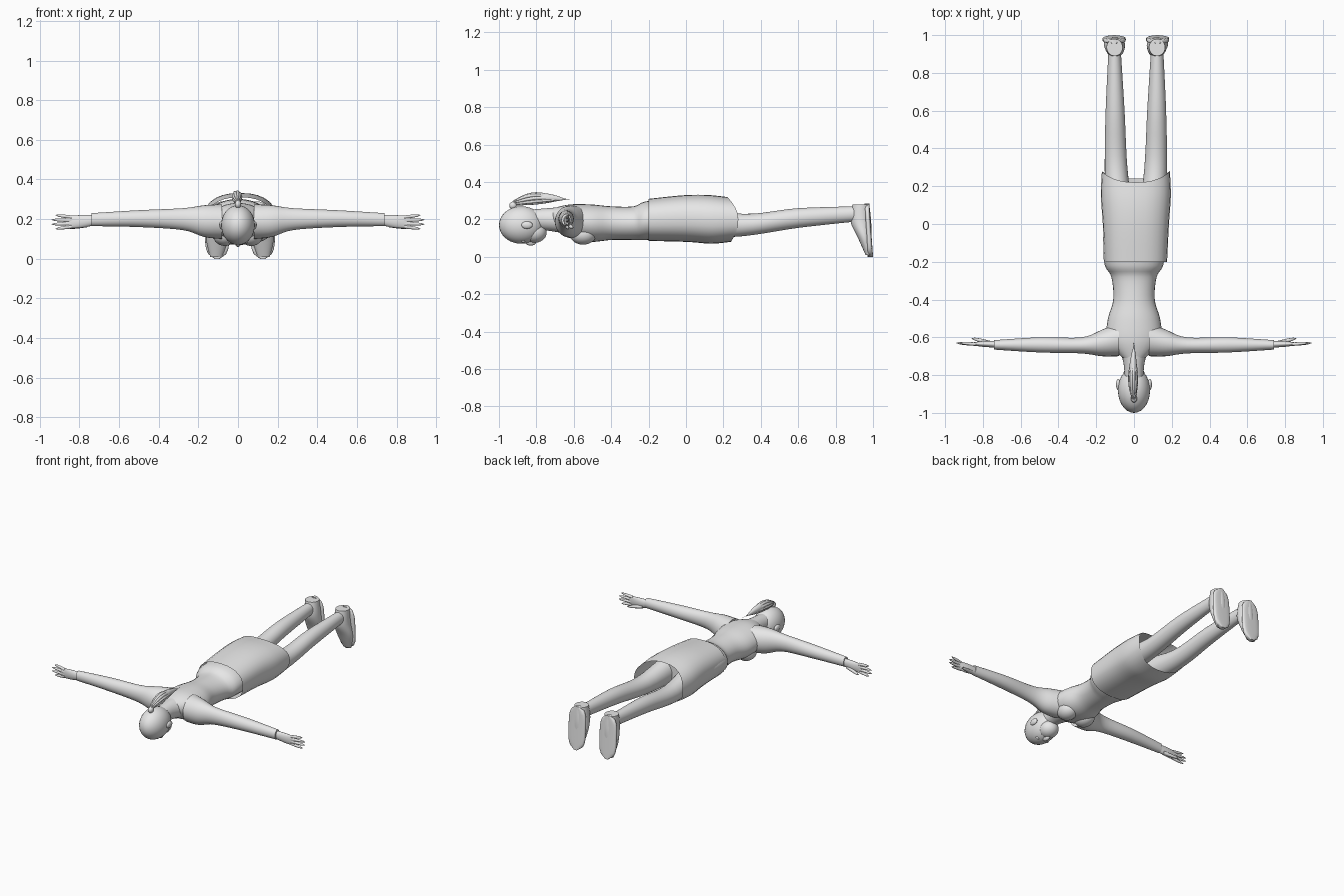
import bpy
import bmesh
import math
import random
from mathutils import Vector

if "Cube" in bpy.data.objects:
    bpy.data.objects.remove(bpy.data.objects["Cube"], do_unlink=True)

random.seed(4)
hip_shift = 0.01  # the hips and legs sit slightly to one side

grey = bpy.data.materials.new("plain_grey")
grey.use_nodes = True
grey.diffuse_color = (0.8, 0.8, 0.8, 1)
grey.node_tree.nodes["Principled BSDF"].inputs["Base Color"].default_value = grey.diffuse_color


def finish(bm, name):
    """Turn a bmesh into a smooth shaded object."""
    bmesh.ops.recalc_face_normals(bm, faces=bm.faces)
    mesh = bpy.data.meshes.new(name)
    bm.to_mesh(mesh)
    bm.free()
    mesh.materials.append(grey)
    obj = bpy.data.objects.new(name, mesh)
    bpy.context.collection.objects.link(obj)
    bpy.ops.object.select_all(action="DESELECT")
    obj.select_set(True)
    bpy.context.view_layer.objects.active = obj
    bpy.ops.object.shade_smooth_by_angle(angle=math.radians(50))


def refine(stations, steps):
    """Pass a smooth curve through the stations."""
    rows = [Vector(station) for station in stations]
    last = len(rows) - 1
    result = []
    for i in range(last):
        start, end = rows[i], rows[i + 1]
        leave = (end - rows[max(i - 1, 0)]) / 2
        arrive = (rows[min(i + 2, last)] - start) / 2
        for step in range(steps):
            t = step / steps
            ease = t * t * (3 - 2 * t)
            result.append(start.lerp(end, ease) + leave * t * (1 - t) ** 2 - arrive * t * t * (1 - t))
    return result + [rows[last]]


def loft(name, axis, stations, side=1, shift=0, sides=28, steps=5, power=1, caps=True, shape=None):
    """Skin oval rings; each station is a position, then low and high of both other axes."""
    bm = bmesh.new()
    rings = []
    for position, low_u, high_u, low_v, high_v in refine(stations, steps):
        ring = []
        for k in range(sides):
            angle = math.tau * k / sides
            cos, sin = math.cos(angle), math.sin(angle)
            u = (low_u + high_u + (high_u - low_u) * math.copysign(abs(cos) ** power, cos)) / 2
            v = (low_v + high_v + (high_v - low_v) * math.copysign(abs(sin) ** power, sin)) / 2
            point = Vector({"x": (position, u, v), "y": (u, position, v), "z": (u, v, position)}[axis])
            if shape:
                shape(point)
            point.x = point.x * side + shift
            ring.append(bm.verts.new(point))
        rings.append(ring)
    for ring, following in zip(rings, rings[1:]):
        for k in range(sides):
            bm.faces.new((ring[k - 1], ring[k], following[k], following[k - 1]))
    if caps:
        bm.faces.new(rings[0])
        bm.faces.new(rings[-1])
    finish(bm, name)


def centred(stations):
    """Expand stations given as y, half width, low z and high z."""
    return [(y, -half, half, low, high) for y, half, low, high in stations]


def ball(name, centre, size):
    """An ellipsoid with the given half sizes."""
    bm = bmesh.new()
    bmesh.ops.create_uvsphere(bm, u_segments=28, v_segments=18, radius=1)
    bmesh.ops.scale(bm, vec=size, verts=bm.verts)
    bmesh.ops.translate(bm, vec=centre, verts=bm.verts)
    finish(bm, name)


def finger(name, start, end, radius, side):
    """A finger running outwards that rounds off at its tip."""
    stations = []
    for step in range(7):
        t = step / 6
        middle = Vector(start).lerp(Vector(end), t)
        r = radius * math.sqrt(1.02 - t ** 3)
        stations.append((middle.x, middle.y - r, middle.y + r, middle.z - r, middle.z + r))
    loft(name, "x", stations, side, sides=10, steps=2)


def hair_lock(name, reach, across, lift, width, height):
    """A lock that leaves the band, arches over the neck and ends in a point."""
    stations = []
    for step in range(9):
        t = step / 8
        swell = math.sin(math.pi * min(t + 0.1, 1))
        x = across * swell
        z = 0.28 + 0.03 * t + lift * swell
        half, rise = width * swell, height * swell
        stations.append((reach * t - 0.93, x - half, x + half, z - rise, z + rise))
    loft(name, "y", stations, sides=12, steps=2)


def hem(point):
    """Draw the end of the skirt up at front and back so it is longest at the sides."""
    blend = min(max(point.y * 5 - 0.4, 0), 1)
    height = (point.z - 0.2) / 0.12
    point.y -= blend * height ** 2 * (0.06 if height > 0 else 0.04)


# Head, face down, with the crown towards the front
ball("head", (0, -0.88, 0.17), (0.085, 0.12, 0.1))
ball("jaw", (0, -0.81, 0.13), (0.06, 0.065, 0.055))
ball("nose", (0, -0.83, 0.08), (0.015, 0.03, 0.02))

# Neck, torso and skirt
loft("neck", "y", centred([(-0.86, 0.05, 0.15, 0.25), (-0.74, 0.055, 0.14, 0.26), (-0.62, 0.09, 0.12, 0.27)]))
loft("torso", "y", centred([
    (-0.71, 0.06, 0.16, 0.26), (-0.62, 0.14, 0.1, 0.28), (-0.51, 0.14, 0.08, 0.28),
    (-0.4, 0.11, 0.09, 0.27), (-0.28, 0.12, 0.09, 0.27), (-0.19, 0.16, 0.09, 0.3),
    (0.1, 0.16, 0.1, 0.3)]))
loft("skirt", "y", centred([
    (-0.2, 0.165, 0.085, 0.31), (0, 0.175, 0.08, 0.33), (0.15, 0.185, 0.07, 0.33),
    (0.28, 0.18, 0.08, 0.32)]), shift=hip_shift, power=0.85, caps=False, shape=hem)

for side, label in ((1, "left"), (-1, "right")):
    ball(label + "_ear", (side * 0.083, -0.85, 0.17), (0.012, 0.03, 0.02))
    ball(label + "_eye", (side * 0.034, -0.87, 0.085), (0.015, 0.01, 0.01))
    ball(label + "_breast", (side * 0.066, -0.55, 0.12), (0.06, 0.07, 0.055))

    # Arm with a sleeve that ends at the wrist
    loft(label + "_arm", "x", [
        (0.08, -0.7, -0.52, 0.1, 0.275), (0.17, -0.7, -0.56, 0.11, 0.27),
        (0.28, -0.685, -0.6, 0.145, 0.255), (0.5, -0.68, -0.6, 0.16, 0.245),
        (0.74, -0.665, -0.615, 0.165, 0.23)], side)

    # Hand, palm towards the feet
    loft(label + "_palm", "x", [
        (0.72, -0.655, -0.62, 0.17, 0.22), (0.8, -0.65, -0.62, 0.155, 0.22),
        (0.87, -0.64, -0.63, 0.155, 0.215)], side)
    for i in range(4):
        reach = 0.92 if i in (0, 3) else 0.94
        finger(f"{label}_finger_{i + 1}", (0.84, -0.636, 0.21 - i * 0.016),
               (reach, -0.63, 0.22 - i * 0.023), 0.009, side)
    finger(label + "_thumb", (0.76, -0.63, 0.17), (0.86, -0.605, 0.155), 0.011, side)

    # Leg
    loft(label + "_leg", "y", [
        (0, 0.01, 0.16, 0.1, 0.29), (0.3, 0.045, 0.165, 0.11, 0.23),
        (0.6, 0.06, 0.16, 0.155, 0.26), (0.92, 0.08, 0.145, 0.19, 0.27)], side, hip_shift)

    # Shoe with the toes pointing down, and its sole
    loft(label + "_shoe", "z", [
        (0.28, 0.07, 0.155, 0.89, 0.98), (0.19, 0.06, 0.16, 0.88, 0.99),
        (0.1, 0.06, 0.17, 0.92, 0.99), (0.01, 0.09, 0.15, 0.96, 0.99)], side, hip_shift)
    sole = []
    for step in range(13):
        t = step / 12
        half = 0.06 * math.sqrt(1.05 - abs(2 * t - 1) ** 4)
        sole.append((0.284 * t, 0.115 - half, 0.115 + half, 0.97 - 0.015 * t, 1 - 0.02 * t))
    loft(label + "_sole", "z", sole, side, hip_shift, steps=1, power=0.6)

# Ponytail: band, main lock and a ring of loose strands
ball("hair_band", (0, -0.925, 0.275), (0.016, 0.02, 0.02))
hair_lock("ponytail", reach=0.33, across=-0.005, lift=0.02, width=0.022, height=0.028)
strands = 9
for i in range(strands):
    angle = math.tau * i / strands
    hair_lock(f"hair_strand_{i + 1}", reach=random.uniform(0.26, 0.33),
              across=0.018 * math.cos(angle) - 0.005, lift=0.02 + 0.024 * math.sin(angle),
              width=0.009, height=0.009)
